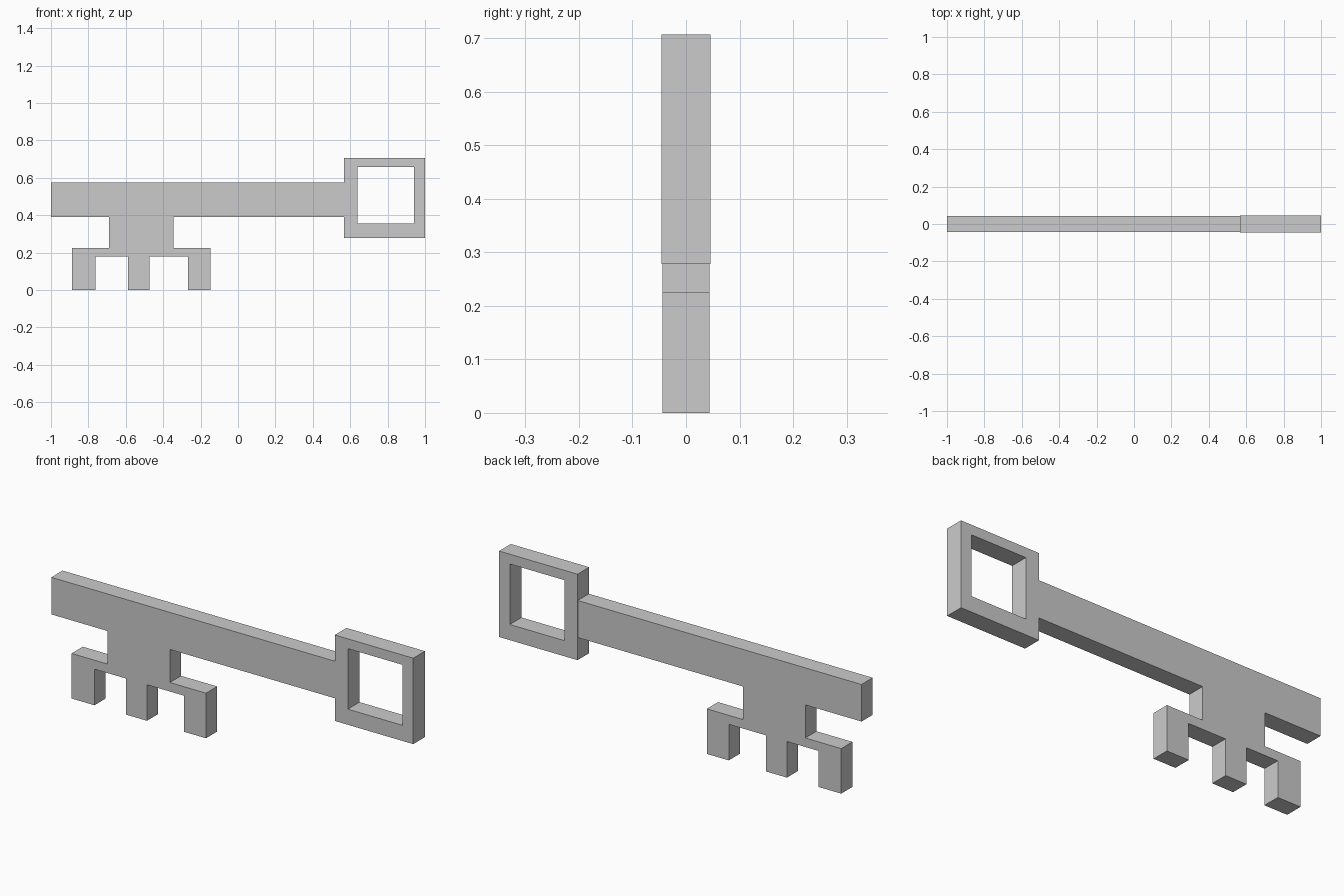
import bpy, bmesh

if "Cube" in bpy.data.objects:
    bpy.data.objects.remove(bpy.data.objects["Cube"])


def make_object(name, bm):
    bmesh.ops.recalc_face_normals(bm, faces=bm.faces[:])
    mesh = bpy.data.meshes.new(name)
    bm.to_mesh(mesh)
    bm.free()
    obj = bpy.data.objects.new(name, mesh)
    bpy.context.collection.objects.link(obj)
    return obj


def loop(bm, points, y):
    return [bm.verts.new((x, y, z)) for x, z in points]


def bridge(bm, a, b):
    for i in range(len(a)):
        j = (i + 1) % len(a)
        bm.faces.new((a[i], a[j], b[j], b[i]))


def rect(x0, x1, z0, z1):
    return [(x0, z0), (x1, z0), (x1, z1), (x0, z1)]


# Shaft with stem and three-toothed bit, one flat outline
SHAFT_Z0, SHAFT_Z1 = 0.39, 0.575
BAR_Z0, BAR_Z1 = 0.18, 0.225
teeth = [(-0.888, -0.762), (-0.588, -0.472), (-0.267, -0.146)]
outline = [(-1, SHAFT_Z1), (-1, SHAFT_Z0), (-0.69, SHAFT_Z0), (-0.69, BAR_Z1),
           (teeth[0][0], BAR_Z1)]
for i, (x0, x1) in enumerate(teeth):
    if i > 0:
        outline.append((x0, BAR_Z0))
    outline += [(x0, 0), (x1, 0)]
    if i < len(teeth) - 1:
        outline.append((x1, BAR_Z0))
outline += [(teeth[-1][1], BAR_Z1), (-0.345, BAR_Z1), (-0.345, SHAFT_Z0),
            (0.59, SHAFT_Z0), (0.59, SHAFT_Z1)]

bm = bmesh.new()
front, back = loop(bm, outline, -0.044), loop(bm, outline, 0.044)
bm.faces.new(front)
bm.faces.new(back)
bridge(bm, front, back)
make_object("shaft_and_bit", bm)

# Square handle frame, slightly thicker than the shaft
bm = bmesh.new()
outer, inner = rect(0.567, 1, 0.278, 0.707), rect(0.639, 0.941, 0.356, 0.658)
of, ob = loop(bm, outer, -0.046), loop(bm, outer, 0.046)
nf, nb = loop(bm, inner, -0.046), loop(bm, inner, 0.046)
for a, b in ((of, nf), (ob, nb), (of, ob), (nf, nb)):
    bridge(bm, a, b)
make_object("handle_frame", bm)
